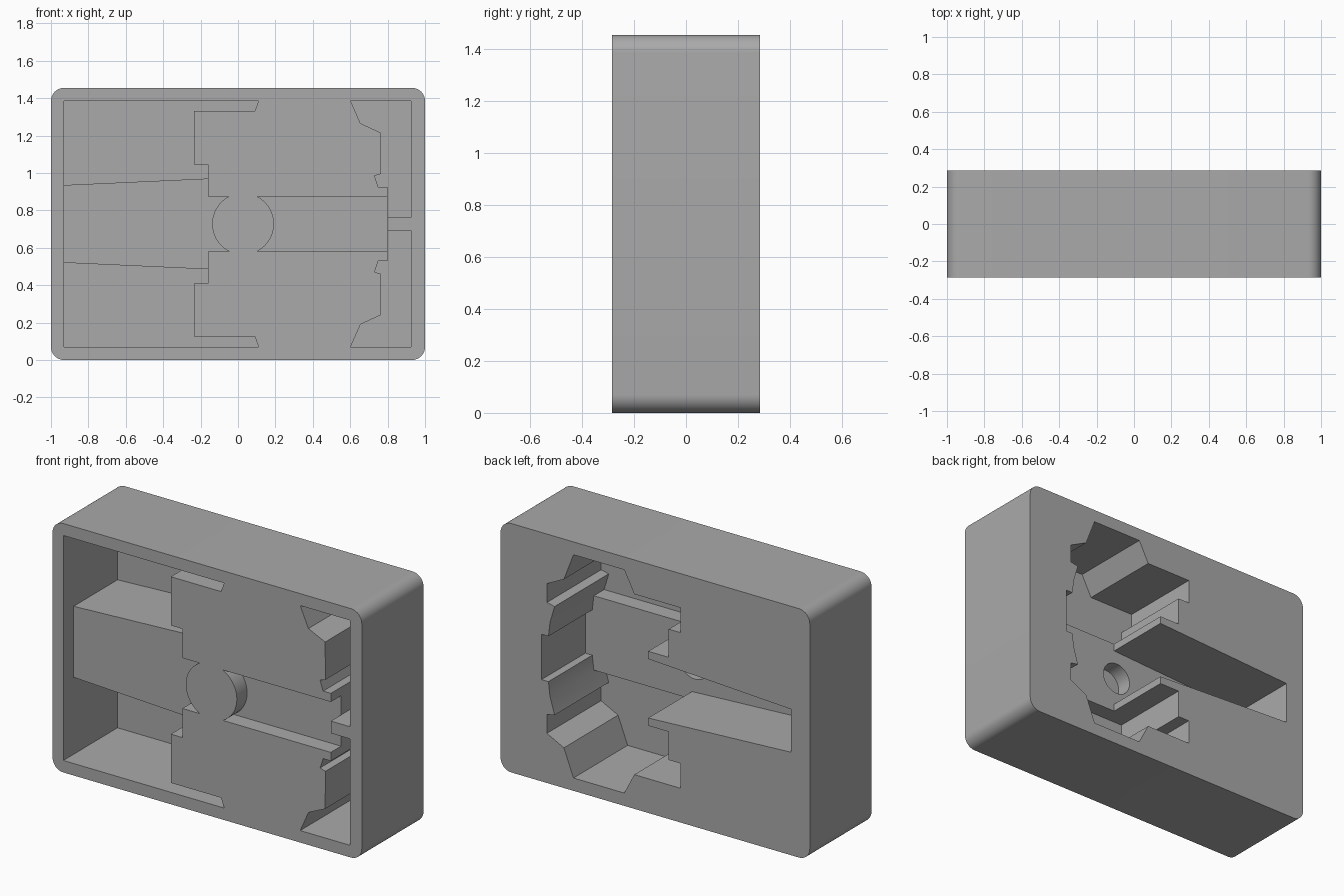
import bpy, bmesh, math

cube = bpy.data.objects.get("Cube")
if cube:
    bpy.data.objects.remove(cube, do_unlink=True)

MID = 0.7275            # height of the mirror plane
FRONT, BACK = -0.285, 0.285
OUT = 0.1               # how far cutters stick out of the block
SHALLOW, LEDGE = -0.19, -0.12
FLOOR = 0.215           # remaining wall is 0.07 thick

grey = bpy.data.materials.new("plain grey")
grey.use_nodes = True
grey.diffuse_color = (0.4, 0.4, 0.4, 1)
grey.node_tree.nodes["Principled BSDF"].inputs["Base Color"].default_value = (0.4, 0.4, 0.4, 1)


def prism(name, outline, y0, y1):
    """Extrude an outline in x and z from y0 to y1."""
    bm = bmesh.new()
    face = bm.faces.new([bm.verts.new((x, y0, z)) for x, z in outline])
    new = bmesh.ops.extrude_face_region(bm, geom=[face])["geom"]
    bmesh.ops.translate(bm, vec=(0, y1 - y0, 0),
                        verts=[v for v in new if isinstance(v, bmesh.types.BMVert)])
    bmesh.ops.recalc_face_normals(bm, faces=bm.faces)
    mesh = bpy.data.meshes.new(name)
    bm.to_mesh(mesh)
    bm.free()
    mesh.materials.append(grey)
    obj = bpy.data.objects.new(name, mesh)
    bpy.context.collection.objects.link(obj)
    return obj


def flip(outline):
    """Mirror an outline top to bottom."""
    return [(x, 2 * MID - z) for x, z in reversed(outline)]


def circle(x, z, r, n=64):
    return [(x + r * math.cos(2 * math.pi * i / n), z + r * math.sin(2 * math.pi * i / n))
            for i in range(n)]


def rounded_rectangle(w, z0, z1, r, n=10):
    points = []
    corners = [(w - r, z1 - r), (r - w, z1 - r), (r - w, z0 + r), (w - r, z0 + r)]
    for k, (cx, cz) in enumerate(corners):
        for i in range(n + 1):
            a = math.pi / 2 * (k + i / n)
            points.append((cx + r * math.cos(a), cz + r * math.sin(a)))
    return points


def cut(target, cutter):
    """Subtract the cutter from the target and discard it."""
    cutter.hide_render = True
    mod = target.modifiers.new("cut", 'BOOLEAN')
    mod.operation = 'DIFFERENCE'
    mod.solver = 'EXACT'
    mod.object = cutter
    bpy.context.view_layer.objects.active = target
    bpy.ops.object.modifier_apply(modifier=mod.name)
    bpy.data.objects.remove(cutter, do_unlink=True)


# Outer block with rounded corners
housing = prism("housing", rounded_rectangle(1, 0, 2 * MID, 0.07), FRONT, BACK)

# Deep front pockets, above and below the tapered tongue and the side rib
left_pocket = [(-0.93, 0.935), (-0.16, 0.97), (-0.16, 1.045), (-0.235, 1.045),
               (-0.235, 1.33), (0.09, 1.33), (0.11, 1.385), (-0.93, 1.385)]
right_pocket = [(0.8, 0.763), (0.925, 0.763), (0.925, 1.385), (0.602, 1.385), (0.655, 1.265),
                (0.763, 1.215), (0.765, 0.995), (0.73, 0.985), (0.75, 0.925), (0.8, 0.925)]
for outline in (left_pocket, right_pocket):
    for shape in (outline, flip(outline)):
        cut(housing, prism("pocket_cutter", shape, FRONT - OUT, FLOOR))

# Shallow front channel over the tongue, leaving a round boss
channel = [(0.8, 0.763), (0.85, 0.763), (0.85, 0.875), (-0.16, 0.875), (-0.16, 1.0), (-0.93, 1.0)]
channel_cutter = prism("channel_cutter", channel + flip(channel), FRONT - OUT, SHALLOW)
cut(channel_cutter, prism("boss_cutter", circle(0.027, MID, 0.165), FRONT - 2 * OUT, OUT))
cut(housing, channel_cutter)

# Deep back recesses above and below the raised ledge
recess = [(-0.088, 0.945), (0.68, 0.945), (0.65, 1.045), (0.7, 1.055), (0.7, 1.165),
          (0.59, 1.22), (0.528, 1.38), (0.2, 1.38), (0.135, 1.255), (-0.163, 1.255),
          (-0.163, 1.11), (-0.088, 1.11)]
for shape in (recess, flip(recess)):
    cut(housing, prism("recess_cutter", shape, -FLOOR, BACK + OUT))

# Back opening down to the ledge, with the tapered slot
opening = [(0.735, 0.86), (0.69, 0.86), (0.68, 0.945), (0.6, 0.99), (0.1, 0.99),
           (0.045, 0.945), (0.045, 0.9), (-0.88, 0.853)]
cut(housing, prism("opening_cutter", opening + flip(opening), LEDGE, BACK + OUT))

# Blind hole behind the boss
cut(housing, prism("hole_cutter", circle(0.027, MID, 0.095), -FLOOR, 0))

# Smooth rounded surfaces, crisp edges
bpy.ops.object.select_all(action='DESELECT')
housing.select_set(True)
bpy.context.view_layer.objects.active = housing
bpy.ops.object.shade_smooth_by_angle(angle=math.radians(25))
